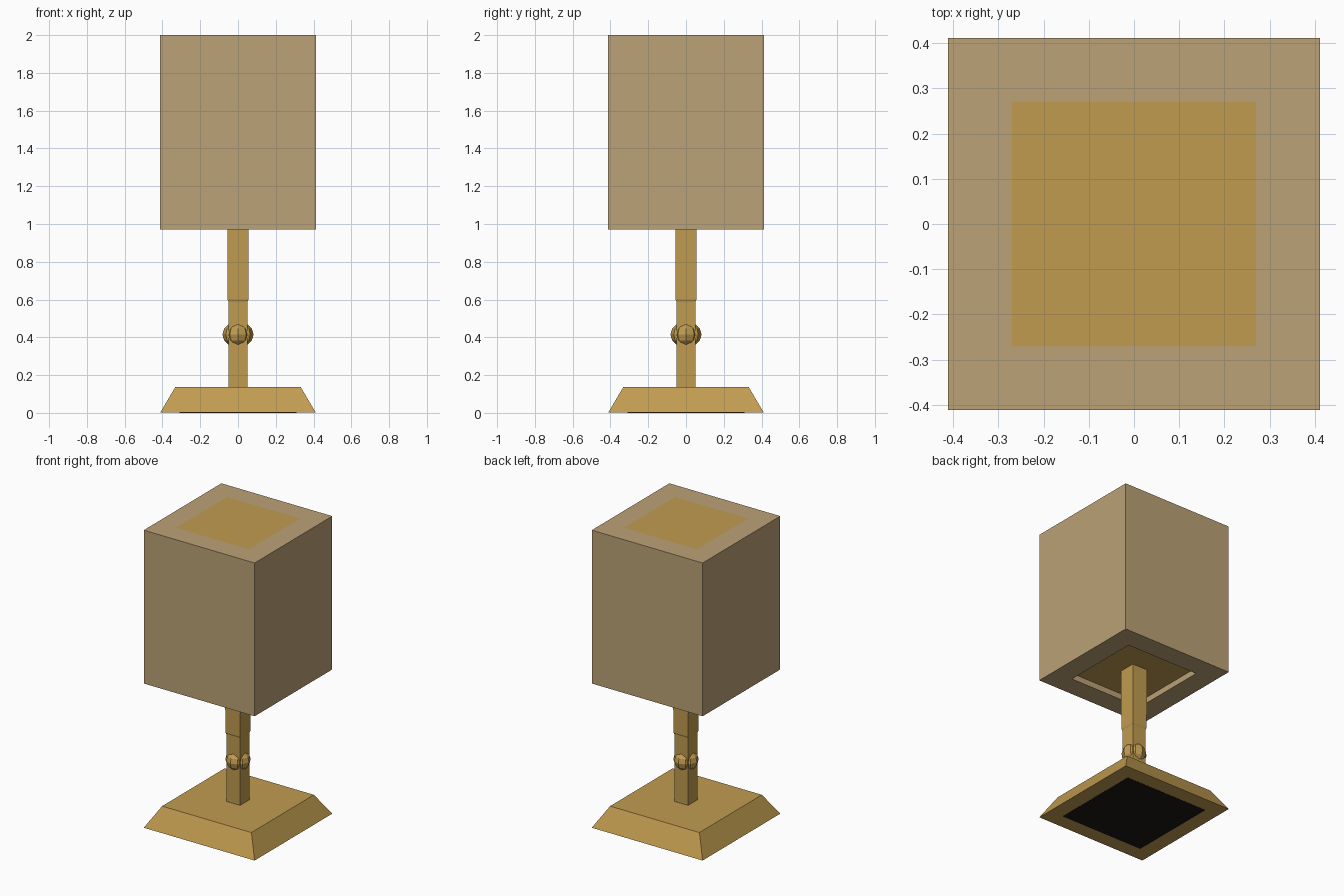
import bpy, bmesh, math
from mathutils import Matrix

if "Cube" in bpy.data.objects:
    bpy.data.objects.remove(bpy.data.objects["Cube"])


def mat(name, rgb):
    m = bpy.data.materials.new(name)
    m.diffuse_color = (*rgb, 1)
    m.use_nodes = True
    m.node_tree.nodes["Principled BSDF"].inputs["Base Color"].default_value = m.diffuse_color
    return m


gold = mat("gold", (0.53, 0.33, 0.08))
fabric = mat("fabric", (0.50, 0.36, 0.18))
black = mat("black", (0.012, 0.009, 0.008))


def finish(name, bm, material):
    bmesh.ops.recalc_face_normals(bm, faces=bm.faces)
    me = bpy.data.meshes.new(name)
    bm.to_mesh(me)
    bm.free()
    me.materials.append(material)
    ob = bpy.data.objects.new(name, me)
    bpy.context.collection.objects.link(ob)
    return ob


def square_loft(name, sections, material, closed=False):
    """Skin square sections given as (half width, z); closed joins last to first."""
    bm = bmesh.new()
    rings = [[bm.verts.new((sx * h, sy * h, z))
              for sx, sy in ((-1, -1), (1, -1), (1, 1), (-1, 1))]
             for h, z in sections]
    pairs = list(zip(rings, rings[1:]))
    if closed:
        pairs.append((rings[-1], rings[0]))
    else:
        bm.faces.new(rings[0])
        bm.faces.new(rings[-1])
    for a, b in pairs:
        for i in range(4):
            j = (i + 1) % 4
            bm.faces.new((a[i], a[j], b[j], b[i]))
    return finish(name, bm, material)


# Base with sloping sides and a dark pad underneath
square_loft("base", [(0.412, 0.001), (0.332, 0.137)], gold)
square_loft("base_pad", [(0.31, 0.0), (0.31, 0.003)], black)

# Square stem, slightly wider at the top
square_loft("stem", [(0.051, 0.13), (0.051, 0.59), (0.055, 0.60), (0.057, 1.01)], gold)

# Four knobs, one on each face of the stem
bm = bmesh.new()
for k in range(4):
    place = Matrix.Rotation(k * math.pi / 2, 4, 'Z') @ Matrix.Translation((0.021, 0, 0.415))
    bmesh.ops.create_uvsphere(bm, u_segments=8, v_segments=6, radius=0.061, matrix=place)
finish("stem_knobs", bm, gold)

# Box shade with a square opening, and the core that fills it
square_loft("shade", [(0.412, 0.97), (0.412, 2.0), (0.27, 2.0), (0.27, 0.97)], fabric, closed=True)
square_loft("shade_core", [(0.27, 1.01), (0.27, 2.0)], gold)
